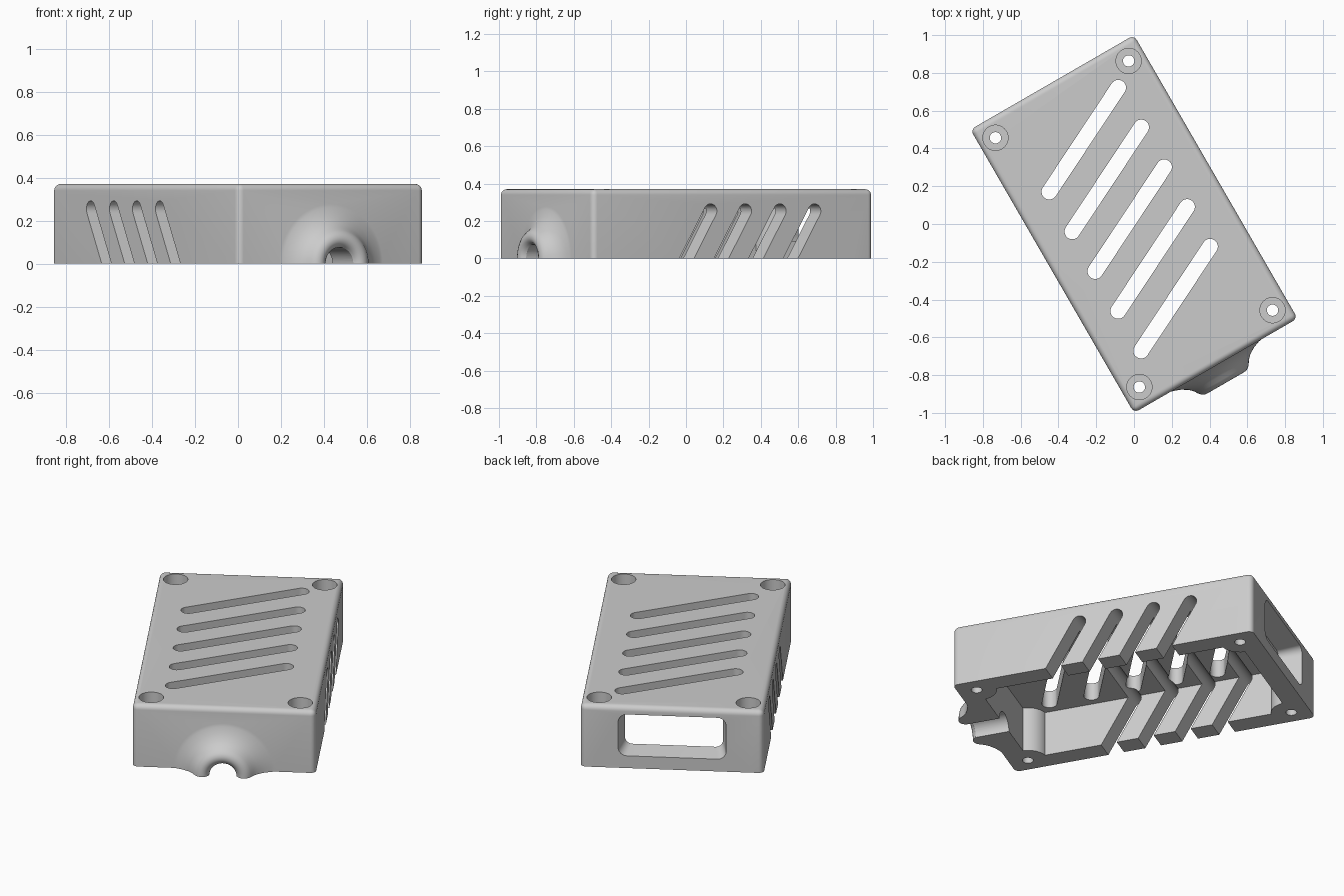
import bpy, bmesh, math
from mathutils import Vector, Matrix

if "Cube" in bpy.data.objects:
    bpy.data.objects.remove(bpy.data.objects["Cube"])

W, L, H = 1.0, 1.732, 0.37      # enclosure width, length, height
WALL, CEIL = 0.115, 0.267       # wall thickness, underside of the lid
HX, HY = 0.407, 0.762           # screw positions

grey = bpy.data.materials.new("light grey")
grey.diffuse_color = (0.6, 0.6, 0.6, 1)
grey.use_nodes = True
grey.node_tree.nodes["Principled BSDF"].inputs["Base Color"].default_value = grey.diffuse_color


def finish(name, bm):
    bmesh.ops.recalc_face_normals(bm, faces=bm.faces)
    me = bpy.data.meshes.new(name)
    bm.to_mesh(me)
    bm.free()
    ob = bpy.data.objects.new(name, me)
    bpy.context.collection.objects.link(ob)
    me.materials.append(grey)
    return ob


def box(name, lo, hi, bevel=0):
    bm = bmesh.new()
    bmesh.ops.create_cube(bm, size=1)
    lo, hi = Vector(lo), Vector(hi)
    for v in bm.verts:
        v.co = Vector([(lo[i] + hi[i]) / 2 + v.co[i] * (hi[i] - lo[i]) for i in range(3)])
    if bevel:
        bmesh.ops.bevel(bm, geom=bm.edges[:], offset=bevel, segments=6, profile=0.5, affect='EDGES')
    return finish(name, bm)


def loft(name, a, b):
    """Solid between two matching rings of points."""
    bm = bmesh.new()
    ra = [bm.verts.new(p) for p in a]
    rb = [bm.verts.new(p) for p in b]
    n = len(ra)
    bm.faces.new(ra)
    bm.faces.new(rb[::-1])
    for i in range(n):
        bm.faces.new((ra[i], rb[i], rb[(i + 1) % n], ra[(i + 1) % n]))
    return finish(name, bm)


def circle(x, y, r, n=40):
    return [(x + r * math.cos(2 * math.pi * i / n), y + r * math.sin(2 * math.pi * i / n)) for i in range(n)]


def post(name, x, y, r, z0, z1):
    c = circle(x, y, r)
    return loft(name, [(*p, z0) for p in c], [(*p, z1) for p in c])


def capsule(p, q, r, n=14):
    """Outline of a round-ended slot from p to q."""
    ang = math.atan2(q[1] - p[1], q[0] - p[0])
    pts = []
    for c, start in ((q, ang - math.pi / 2), (p, ang + math.pi / 2)):
        pts += [(c[0] + r * math.cos(start + math.pi * i / n),
                 c[1] + r * math.sin(start + math.pi * i / n)) for i in range(n + 1)]
    return pts


def rounded_rect(x, z0, z1, r, y, n=8):
    pts = []
    for k, (cx, cz) in enumerate(((x - r, z1 - r), (-x + r, z1 - r), (-x + r, z0 + r), (x - r, z0 + r))):
        for i in range(n + 1):
            a = math.pi / 2 * (k + i / n)
            pts.append((cx + r * math.cos(a), y, cz + r * math.sin(a)))
    return pts


def boolean(target, tool, op='DIFFERENCE'):
    m = target.modifiers.new("cut", 'BOOLEAN')
    m.operation, m.object, m.solver = op, tool, 'EXACT'
    bpy.context.view_layer.objects.active = target
    bpy.ops.object.modifier_apply(modifier=m.name)
    bpy.data.objects.remove(tool, do_unlink=True)


corners = [(sx * HX, sy * HY) for sx in (-1, 1) for sy in (-1, 1)]

# Rounded outer block, runs below the floor and is trimmed at the end
body = box("enclosure_cover", (-W / 2, -L / 2, -0.15), (W / 2, L / 2, H), 0.03)

# Flared cable collar on the front end, revolved about the y axis
profile = [(0, -0.04), (0.29, -0.04), (0.285, -0.002), (0.26, 0.004), (0.225, 0.017), (0.19, 0.038),
           (0.168, 0.06), (0.155, 0.08), (0.142, 0.095), (0.125, 0.104), (0.108, 0.105),
           (0.092, 0.099), (0.082, 0.088), (0.07, 0.07), (0, 0.07)]
bm = bmesh.new()
vs = [bm.verts.new((r, -L / 2 - d, 0)) for r, d in profile]
es = [bm.edges.new(e) for e in zip(vs, vs[1:])]
bmesh.ops.spin(bm, geom=vs + es, cent=(0, 0, 0), axis=(0, 1, 0), angle=2 * math.pi, steps=64)
bmesh.ops.remove_doubles(bm, verts=bm.verts, dist=1e-5)
boolean(body, finish("collar", bm), 'UNION')

# Inner cavity that leaves the four screw posts standing
cavity = box("cavity", (-W / 2 + WALL, -L / 2 + WALL, -0.3), (W / 2 - WALL, L / 2 - WALL, CEIL))
for x, y in corners:
    boolean(cavity, post("screw_post", x, y, 0.11, -0.5, 0.5))
boolean(body, cavity)

# Cable channel through the front wall
c = circle(0, 0, 0.075)
boolean(body, loft("channel", [(x, -1.2, z) for x, z in c], [(x, -L / 2 + WALL + 0.03, z) for x, z in c]))

# Counterbored screw holes
for x, y in corners:
    boolean(body, post("screw_hole", x, y, 0.03, -0.5, 0.5))
    boolean(body, post("counterbore", x, y, 0.067, 0.17, 0.5))

# Diagonal vents in the lid
for k in range(5):
    y = 0.372 - 0.243 * k
    c = capsule((-0.303, y), (0.289, y + 0.295), 0.041)
    boolean(body, loft("lid_vent", [(*p, 0.15) for p in c], [(*p, 0.5) for p in c]))

# Slanted vents through both long sides, open at the bottom
for k in range(4):
    y = -0.137 + 0.214 * k
    c = capsule((y - 0.265, -0.2), (y, 0.253), 0.039)
    boolean(body, loft("side_vent", [(-0.7, *p) for p in c], [(0.7, *p) for p in c]))

# Flared connector window in the back wall
boolean(body, loft("window", rounded_rect(0.3, 0.07, 0.325, 0.05, L / 2 + 0.02),
                   rounded_rect(0.265, 0.095, 0.3, 0.04, L / 2 - WALL - 0.01)))

# Flat open underside
boolean(body, box("trim", (-2, -2, -1), (2, 2, 0)))

# Stand the cover at its angle, smooth the curved faces
body.data.transform(Matrix.Rotation(math.radians(30), 4, 'Z'))
body.data.materials.clear()
body.data.materials.append(grey)
bpy.ops.object.select_all(action='DESELECT')
body.select_set(True)
bpy.context.view_layer.objects.active = body
bpy.ops.object.shade_smooth_by_angle(angle=math.radians(30))
